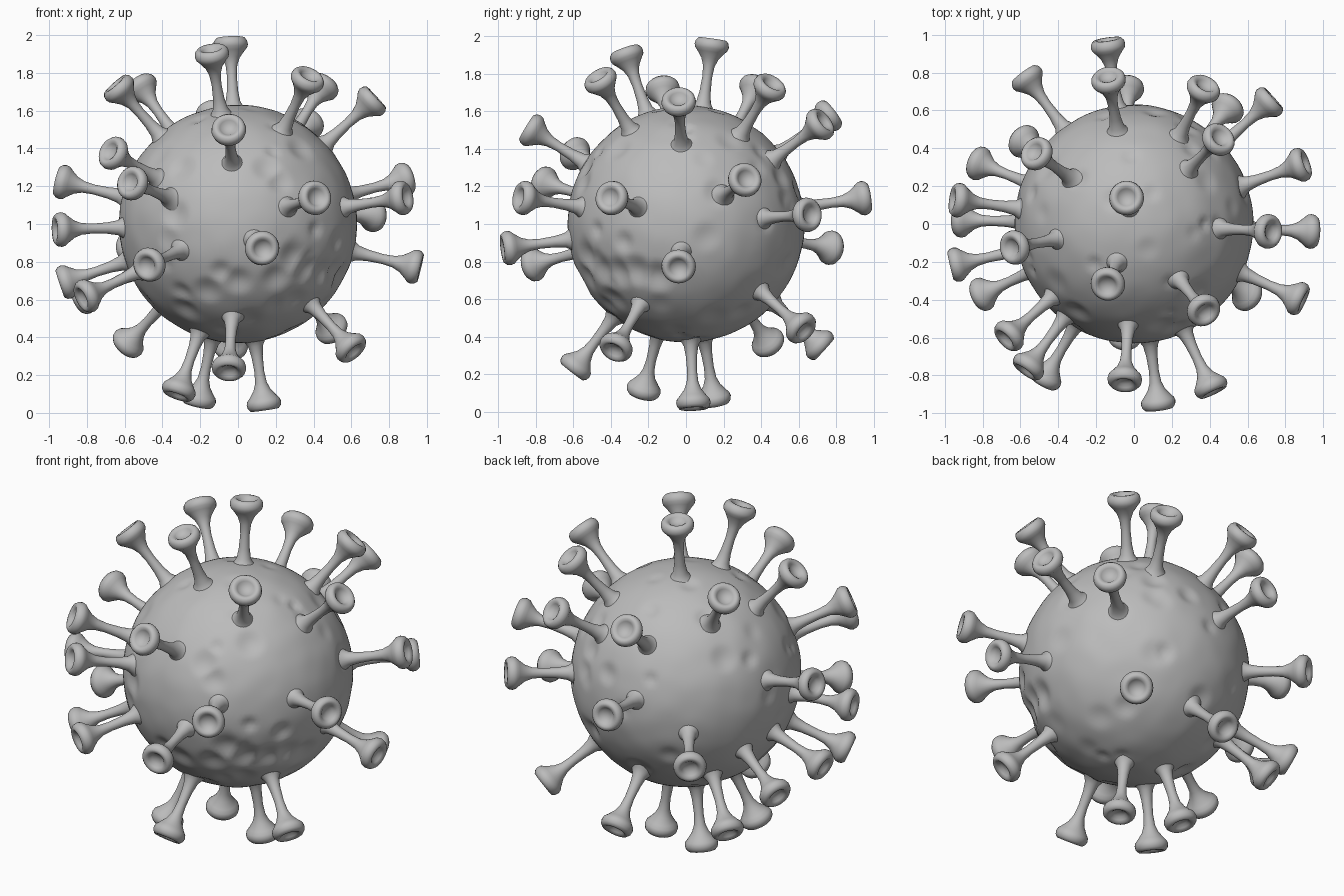
import bpy, bmesh, math, random
from mathutils import Vector, noise

cube = bpy.data.objects.get("Cube")
if cube:
    bpy.data.objects.remove(cube, do_unlink=True)

random.seed(7)
CENTRE = Vector((0, 0, 1))
RADIUS = .63

grey = bpy.data.materials.new("plain grey")
grey.use_nodes = True
grey.diffuse_color = (.5, .5, .5, 1)
shader = next(n for n in grey.node_tree.nodes if n.type == 'BSDF_PRINCIPLED')
shader.inputs["Base Color"].default_value = grey.diffuse_color


def finish_mesh(bm, name):
    """Turn a bmesh into a smooth grey mesh."""
    bmesh.ops.recalc_face_normals(bm, faces=bm.faces)
    for face in bm.faces:
        face.smooth = True
    mesh = bpy.data.meshes.new(name)
    bm.to_mesh(mesh)
    bm.free()
    mesh.materials.append(grey)
    return mesh


def add_object(name, mesh):
    obj = bpy.data.objects.new(name, mesh)
    obj.location = CENTRE
    bpy.context.collection.objects.link(obj)
    return obj


# Dents: (direction, angular size, depth)
dents = []
for x, z in [(.15, .3), (.33, .4), (-.3, .3), (-.33, .05), (.36, -.2), (.2, -.28),
             (0, -.3), (-.16, -.35), (-.28, -.45), (.3, -.4), (.45, -.25)]:
    y = -math.sqrt(RADIUS ** 2 - x * x - z * z)
    dents.append((Vector((x, y, z)).normalized(), .15, .02))

# Furrow running along one flank
for y, z in [(-.53, -.17), (-.45, -.24), (-.36, -.26), (-.26, -.25), (-.15, -.28)]:
    x = math.sqrt(max(RADIUS ** 2 - y * y - z * z, .01))
    dents.append((Vector((x, y, z)).normalized(), .17, .03))

# Scattered pockmarks
for i in range(60):
    direction = Vector([random.gauss(0, 1) for axis in range(3)]).normalized()
    dents.append((direction, random.uniform(.08, .15), random.uniform(.006, .02)))

# Round pitted body
bm = bmesh.new()
bmesh.ops.create_icosphere(bm, subdivisions=6, radius=1)
for vert in bm.verts:
    d = vert.co.normalized()
    sink = 0
    for direction, size, depth in dents:
        t = (d - direction).length / size
        if t < 1:
            sink = max(sink, depth * (1 - t * t) ** 2)
    ripple = .004 * noise.noise(d * 5)
    vert.co = d * (RADIUS + ripple - sink)
add_object("body", finish_mesh(bm, "body"))

# Spike: lathed profile of (radius, height), with flared foot and dished head
profile = [(.08, .6), (.056, .625), (.039, .655), (.03, .71), (.026, .79),
           (.031, .85), (.046, .89), (.072, .925), (.087, .942), (.092, .96),
           (.088, .98), (.075, .995), (.06, .995), (.046, .985), (.034, .97), (0, .965)]
bm = bmesh.new()
verts = [bm.verts.new((r, 0, h)) for r, h in profile]
edges = [bm.edges.new(pair) for pair in zip(verts, verts[1:])]
bmesh.ops.spin(bm, geom=verts + edges, cent=(0, 0, 0), axis=(0, 0, 1),
               angle=math.tau, steps=28)
bmesh.ops.remove_doubles(bm, verts=bm.verts, dist=.0001)
spike_mesh = finish_mesh(bm, "spike")

# Head positions relative to the body centre
heads = {
    "upper": [(-.04, .14, .97), (-.14, -.32, .91), (-.66, -.13, .75), (-.54, .39, .76),
              (.38, -.47, .79), (.46, .46, .75), (.73, -.04, .67), (.38, .74, .55),
              (-.14, .79, .6), (-.05, -.84, .51), (-.67, -.6, .38)],
    "middle": [(-.57, -.77, .22), (-.96, .13, .23), (-.96, -.22, -.03), (-.92, .02, -.31),
               (-.82, -.38, -.39), (-.82, .32, -.39), (-.48, -.83, -.22), (.41, -.87, .14),
               (.13, -.96, -.13), (.9, .32, .24), (.88, -.4, .14), (.73, .66, .05),
               (.95, -.04, -.23), (-.14, .96, .14), (-.58, .79, -.13)],
    "lower": [(.61, -.38, -.67), (.51, .63, -.57), (-.6, .45, -.65), (-.32, -.23, -.9),
              (-.21, .15, -.94), (-.05, -.61, -.79), (-.04, .74, -.67), (.14, .04, -.97)],
}
for zone, points in heads.items():
    for number, point in enumerate(points):
        spike = add_object(f"{zone}_spike_{number + 1}", spike_mesh)
        spike.rotation_euler = Vector(point).to_track_quat('Z', 'Y').to_euler()
